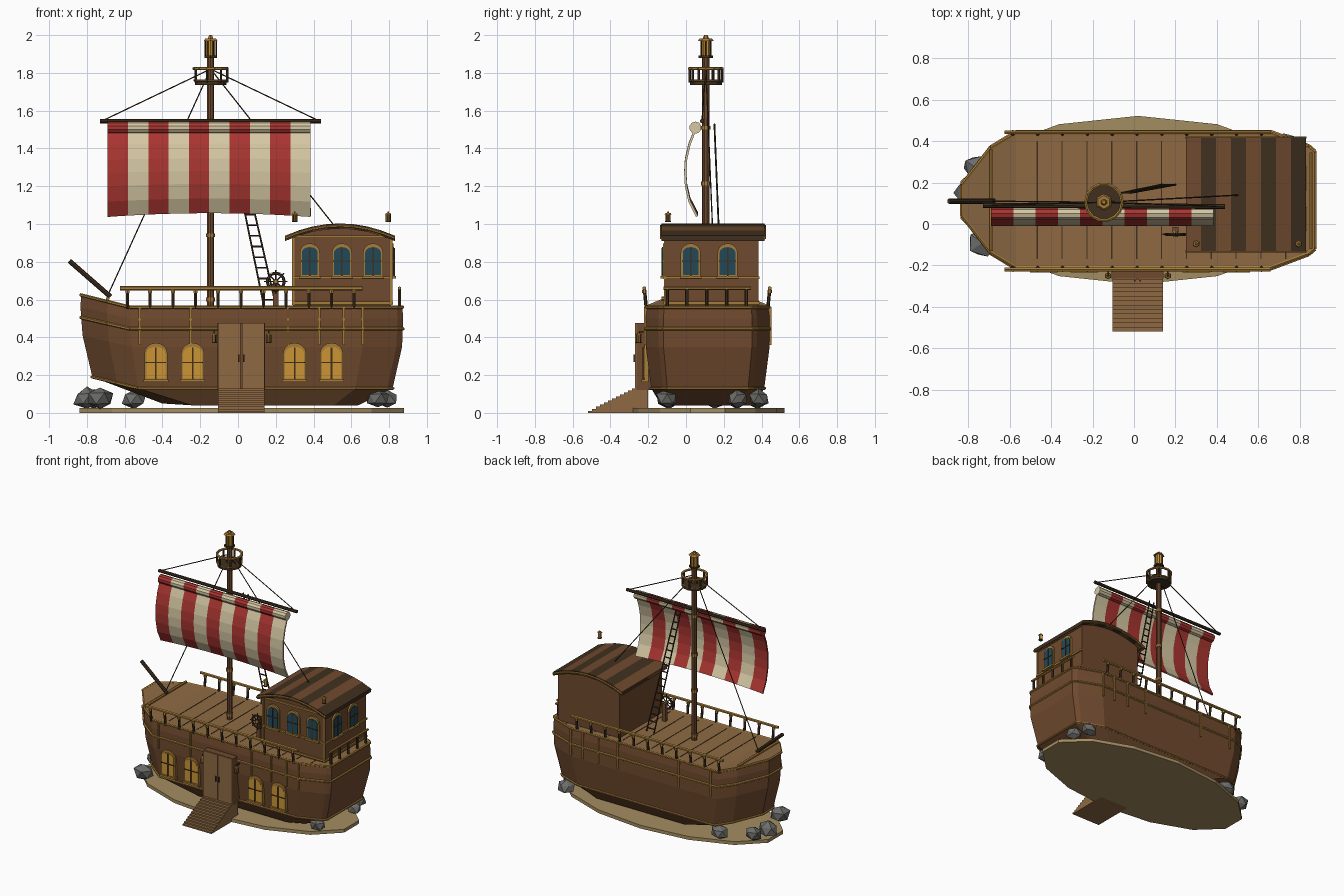
import bpy, bmesh, math, random
from mathutils import Vector, Matrix

if "Cube" in bpy.data.objects:
    bpy.data.objects.remove(bpy.data.objects["Cube"])

random.seed(4)
YC = 0.115                      # ship centreline


def mat(name, hexa):
    m = bpy.data.materials.new(name)
    c = [int(hexa[i:i + 2], 16) / 255 for i in (0, 2, 4)]
    m.diffuse_color = [((v + 0.055) / 1.055) ** 2.4 if v > 0.04 else v / 12.92 for v in c] + [1]
    m.use_nodes = True
    m.node_tree.nodes["Principled BSDF"].inputs["Base Color"].default_value = m.diffuse_color
    return m


BROWN, DARK, TAN = mat("brown wood", "704A2E"), mat("dark wood", "40301F"), mat("light wood", "8E6A44")
GOLD, GLOW, BLUE = mat("gold trim", "A67C38"), mat("lit window", "CC9434"), mat("blue glass", "22495A")
RED, CREAM = mat("red cloth", "A93530"), mat("cream cloth", "D6C8A4")
STONE, SAND = mat("grey stone", "6C6C6A"), mat("sand", "A48C60")


def finish(name, bm, *mats):
    bmesh.ops.recalc_face_normals(bm, faces=bm.faces)
    me = bpy.data.meshes.new(name)
    bm.to_mesh(me)
    bm.free()
    for m in mats:
        me.materials.append(m)
    ob = bpy.data.objects.new(name, me)
    bpy.context.collection.objects.link(ob)
    return ob


def boxes(name, m, items):
    """Boxes given as (x0, x1, y0, y1, z0, z1)."""
    bm = bmesh.new()
    for a in items:
        mid = Vector([(a[i] + a[i + 1]) / 2 for i in (0, 2, 4)])
        size = [a[i + 1] - a[i] for i in (0, 2, 4)]
        bmesh.ops.create_cube(bm, size=1, matrix=Matrix.Translation(mid) @ Matrix.Diagonal((*size, 1)))
    return finish(name, bm, m)


def rods(name, m, items, r, n=6, r2=None):
    """Round bars between pairs of points."""
    bm = bmesh.new()
    for p, q in items:
        p, q = Vector(p), Vector(q)
        d = q - p
        M = Matrix.Translation((p + q) / 2) @ d.to_track_quat('Z', 'Y').to_matrix().to_4x4()
        bmesh.ops.create_cone(bm, cap_ends=True, segments=n, radius1=r, radius2=r if r2 is None else r2,
                              depth=d.length, matrix=M)
    return finish(name, bm, m)


def chain(pts, closed=False):
    return list(zip(pts, pts[1:] + pts[:1])) if closed else list(zip(pts, pts[1:]))


def prism(name, m, pts, vec):
    """Flat outline pushed along a vector."""
    bm = bmesh.new()
    f = bm.faces.new([bm.verts.new(p) for p in pts])
    g = bmesh.ops.extrude_face_region(bm, geom=[f])
    bmesh.ops.translate(bm, vec=vec, verts=[v for v in g['geom'] if isinstance(v, bmesh.types.BMVert)])
    return finish(name, bm, m)


def circle(c, r, n, rot=0.0, axis='Z'):
    a = [rot + 2 * math.pi * i / n for i in range(n)]
    if axis == 'Z':
        return [(c[0] + r * math.cos(t), c[1] + r * math.sin(t), c[2]) for t in a]
    return [(c[0] + r * math.cos(t), c[1], c[2] + r * math.sin(t)) for t in a]


# sand base
prism("sand_base", SAND, [(0.02 + 0.88 * math.sin(2 * math.pi * i / 14),
                           YC + 0.407 * math.cos(2 * math.pi * i / 14), 0) for i in range(14)], (0, 0, 0.025))

# hull: plan stations (x, half width) swept through height levels (z, x scale, x shift, y scale, bow rise)
STATIONS = [(-0.83, 0.07), (-0.69, 0.245), (-0.57, 0.315), (0.66, 0.315), (0.84, 0.25), (0.87, 0.225)]
LEVELS = [(0.04, 0.61, 0.105, 0.78, 0.01), (0.13, 0.935, 0.005, 0.95, 0.06), (0.35, 0.995, 0.003, 1.04, 0.06),
          (0.50, 1.005, 0.0, 1.045, 0.06), (0.565, 1, 0, 1.02, 0.065)]


def hull_ring(z, grow=0.0):
    i = max(k for k in range(len(LEVELS) - 1) if LEVELS[k][0] <= z)
    a, b = LEVELS[i], LEVELS[i + 1]
    t = (z - a[0]) / (b[0] - a[0])
    _, sx, dx, sy, rise = [p + (q - p) * t for p, q in zip(a, b)]
    side = [(x * sx + dx + math.copysign(grow, x), w * sy + grow,
             z + rise * max(0, (-0.57 - x) / 0.26)) for x, w in STATIONS]
    return [(x, YC - w, h) for x, w, h in side] + [(x, YC + w, h) for x, w, h in reversed(side)]


bm = bmesh.new()
rings = [[bm.verts.new(p) for p in hull_ring(l[0])] for l in LEVELS]
n = len(rings[0])
for a, b in zip(rings, rings[1:]):
    for i in range(n):
        bm.faces.new((a[i], a[(i + 1) % n], b[(i + 1) % n], b[i]))
for ring in (rings[0], rings[-1]):
    for i in range(n // 2 - 1):
        f = bm.faces.new((ring[i], ring[i + 1], ring[n - 2 - i], ring[n - 1 - i]))
        f.material_index = 1 if ring is rings[-1] else 0
finish("hull", bm, BROWN, TAN)

# hull trim bands and ribs
for z, r in ((0.13, 0.008), (0.445, 0.009), (0.56, 0.009)):
    rods("hull_band", GOLD, chain(hull_ring(z, 0.002), True), r)
RIBS = (-0.52, -0.25, 0.265, 0.43, 0.56, 0.66)
boxes("hull_ribs", GOLD, [(x - 0.006, x + 0.006, y - 0.008, y + 0.008, 0.36, 0.56)
                          for x in RIBS for y in (YC - 0.329, YC + 0.329)])
# deck plank gaps
boxes("deck_gaps", DARK, [(x - 0.003, x + 0.003, YC - 0.285, YC + 0.285, 0.56, 0.567)
                          for x in [-0.587 + 0.12 * i for i in range(12)]])

# rails and posts
for y in (-0.22, 0.443):
    rods("side_rail", GOLD, [((-0.625, y, 0.66), (0.66, y, 0.66))], 0.011)
    posts = [-0.585 + 0.12 * i for i in range(11)]
    rods("side_posts", DARK, [((x, y + (0.01 if y < 0 else -0.01), 0.55), (x, y, 0.655)) for x in posts], 0.009)
    rods("post_caps", GOLD, [((x, y, 0.635), (x, y, 0.65)) for x in posts], 0.012)
rods("stern_rail", GOLD, [((0.855, -0.12, 0.66), (0.855, 0.345, 0.66))], 0.009)
rods("stern_posts", DARK, [((0.855, y, 0.56), (0.855, y, 0.655)) for y in (-0.1, 0.005, 0.11, 0.215, 0.32)], 0.009)
rods("bow_rail", GOLD, [((-0.69, -0.13, 0.605), (-0.69, 0.36, 0.605))], 0.01)
rods("bowsprit", DARK, [((-0.675, 0.11, 0.615), (-0.893, 0.11, 0.805))], 0.013, 8)


def lantern(c, r, h):
    x, y, z = c
    rods("lantern_base", DARK, [(c, (x, y, z + 0.1 * h))], r * 1.2)
    rods("lantern_glass", GLOW, [((x, y, z + 0.1 * h), (x, y, z + 0.75 * h))], r * 0.85)
    rods("lantern_bars", DARK, [(p, (p[0], p[1], p[2] + 0.65 * h)) for p in circle((x, y, z + 0.1 * h), r * 0.9, 6)], r * 0.13, 4)
    rods("lantern_roof", GOLD, [((x, y, z + 0.75 * h), (x, y, z + 0.86 * h))], r * 1.3, 6, r)
    rods("lantern_tip", GOLD, [((x, y, z + 0.86 * h), (x, y, z + h))], r * 0.5, 6, r * 0.3)


# mast, lookout and top lantern
MX, MY = -0.145, 0.105
rods("mast", BROWN, [((MX, MY, 0.55), (MX, MY, 1.88))], 0.02, 10)
rods("mast_bands", GOLD, [((MX, MY, z - 0.01), (MX, MY, z + 0.01)) for z in (0.6, 0.94, 1.215, 1.51)], 0.025, 10)
rods("lookout_floor", DARK, [((MX, MY, 1.735), (MX, MY, 1.758))], 0.085, 14)
ring = circle((MX, MY, 1.823), 0.088, 14)
rods("lookout_rail", GOLD, chain(ring, True), 0.009)
rods("lookout_hoop", GOLD, chain(circle((MX, MY, 1.76), 0.086, 14), True), 0.006)
rods("lookout_posts", DARK, [((x, y, 1.75), (x, y, z)) for x, y, z in ring[::2]], 0.007)
lantern((MX, MY, 1.88), 0.032, 0.12)

# yard, rolled cloth and striped sail
rods("yard", DARK, [((-0.73, 0.09, 1.545), (0.44, 0.085, 1.545))], 0.012, 8)
W, X0 = 0.1075, -0.69
PROFILE = [(0.045, 1.49), (0.018, 1.42), (0.0, 1.34), (-0.004, 1.27), (0.0, 1.2), (0.018, 1.12), (0.058, 1.04)]
bm = bmesh.new()
cols = []
for i in range(21):
    u = i / 10 - 1
    cols.append([bm.verts.new((X0 + W * i / 2, y, z + 0.02 * (1 - u * u) * (1.49 - z) / 0.45)) for y, z in PROFILE])
for i in range(20):
    for j in range(len(PROFILE) - 1):
        f = bm.faces.new((cols[i][j], cols[i + 1][j], cols[i + 1][j + 1], cols[i][j + 1]))
        f.material_index = (i // 2) % 2
sail = finish("sail", bm, RED, CREAM)
mod = sail.modifiers.new("thick", 'SOLIDIFY')
mod.thickness, mod.offset = 0.012, 0
for k, m in enumerate((RED, CREAM)):
    rods("sail_roll", m, [((X0 + W * i, 0.05, 1.51), (X0 + W * (i + 1), 0.05, 1.51)) for i in range(k, 10, 2)], 0.032, 10)

# ropes and rope ladder
top = (MX, MY, 1.82)
rods("ropes", DARK, [(top, p) for p in ((-0.71, 0.09, 1.55), (0.42, 0.085, 1.55), (-0.69, 0.11, 0.62), (0.51, 0.14, 0.99))], 0.0035, 5)
lo, hi = Vector((0.168, 0.19, 0.57)), Vector((-0.04, 0.15, 1.53))
ends = [(lo + Vector((s * 0.032, 0, 0)), hi + Vector((s * 0.02, 0, 0))) for s in (-1, 1)]
rods("ladder_sides", DARK, ends, 0.005, 5)
rods("ladder_rungs", DARK, [[a.lerp(b, (i + 0.5) / 17) for a, b in ends] for i in range(17)], 0.005, 5)

# steering wheel
hub = (0.2, -0.05, 0.695)
rods("wheel_rim", DARK, chain(circle(hub, 0.045, 12, axis='Y'), True), 0.008)
rods("wheel_spokes", DARK, [(hub, p) for p in circle(hub, 0.062, 8, axis='Y')], 0.004, 5)
rods("wheel_hub", GOLD, [((0.2, -0.062, 0.695), (0.2, -0.035, 0.695))], 0.012, 8)
boxes("wheel_stand", BROWN, [(0.185, 0.215, -0.04, -0.015, 0.56, 0.7)])


def roof_z(x):
    return 0.93 + 0.065 * (1 - ((x - 0.54) / 0.29) ** 2)


# cabin with arched roof of alternating planks
xs = [0.25 + 0.58 * i / 8 for i in range(9)]
body = [(0.29, 0.56), (0.81, 0.56)] + [(x, roof_z(x) - 0.015) for x in [0.81] + xs[-2:0:-1] + [0.29]]
prism("cabin", BROWN, [(x, -0.11, z) for x, z in body], (0, 0.495, 0))
for i, (a, b) in enumerate(chain(xs)):
    za, zb = roof_z(a), roof_z(b)
    prism("roof_plank", (BROWN, DARK)[i % 2], [(a, -0.13, za - 0.02), (b, -0.13, zb - 0.02), (b, -0.13, zb + 0.008),
                                               (a, -0.13, za + 0.008)], (0, 0.545, 0))
for y in (-0.132, 0.417):
    rods("roof_arch_trim", GOLD, chain([(x, y, roof_z(x) - 0.005) for x in xs]), 0.007)
boxes("roof_eaves", DARK, [(x, x + 0.02, -0.125, 0.41, 0.915, 0.935) for x in (0.25, 0.81)])
boxes("cabin_trim", GOLD, [(0.285, 0.82, -0.12, -0.108, z, z + 0.014) for z in (0.575, 0.708, 0.925)]
      + [(0.808, 0.82, -0.118, 0.388, z, z + 0.014) for z in (0.575, 0.708, 0.91)]
      + [(x, x + 0.014, -0.117, -0.105, 0.57, 0.93) for x in (0.285, 0.804)])
for x in (0.3, 0.795):
    lantern((x, -0.095, 1.01), 0.014, 0.055)


def window(c, w, h, pane, side=False):
    """Arched window with frame, pane, bars and sill; side turns it to face +x."""
    M = Matrix.Translation(c) @ Matrix.Rotation(math.pi / 2 if side else 0, 4, 'Z')

    def arch(half, low, y):
        r = half * 0.8
        top = [(half * math.cos(t), y, h - w * 0.4 + (r + low) * math.sin(t)) for t in [math.pi * i / 8 for i in range(9)]]
        return [(-half, y, -low), (half, y, -low)] + top
    parts = [prism("window_frame", GOLD, arch(w / 2 + 0.007, 0.007, 0.012), (0, -0.022, 0)),
             prism("window_pane", pane, arch(w / 2 - 0.004, -0.004, 0.01), (0, -0.024, 0)),
             boxes("window_bars", DARK, [(-0.004, 0.004, -0.018, 0.0, 0, h - 0.012),
                                         (-w / 2, w / 2, -0.018, 0.0, h * 0.48, h * 0.48 + 0.006)]),
             boxes("window_sill", GOLD, [(-w / 2 - 0.012, w / 2 + 0.012, -0.024, 0.012, -0.014, 0)])]
    for o in parts:
        o.data.transform(M)


for x in (0.38, 0.55, 0.715):
    window((x, -0.112, 0.725), 0.092, 0.16, BLUE)
for y in (0.025, 0.22):
    window((0.812, y, 0.725), 0.092, 0.16, BLUE, True)
for x in (-0.435, -0.24, 0.3, 0.495):
    window((x, -0.211, 0.178), 0.108, 0.18, GLOW)

# double door, steps and door lanterns
boxes("door_frame", BROWN, [(-0.108, 0.143, -0.262, -0.17, 0.12, 0.477)])
boxes("doors", TAN, [(-0.105, 0.014, -0.27, -0.2, 0.125, 0.475), (0.02, 0.14, -0.27, -0.2, 0.125, 0.475)])
boxes("door_handles", DARK, [(x, x + 0.008, -0.278, -0.268, 0.27, 0.31) for x in (0.0, 0.026)])
N = 12
boxes("steps", TAN, [(-0.105, 0.14, -0.52 + 0.255 * i / N, -0.2, 0.13 * i / N, 0.13 * (i + 1) / N) for i in range(N)])
for x in (-0.125, 0.163):
    lantern((x, -0.25, 0.37), 0.013, 0.055)
    boxes("lantern_bracket", DARK, [(x - 0.004, x + 0.004, -0.25, -0.2, 0.425, 0.433)])

# rocks
for x, y, r in ((-0.73, -0.09, 0.07), (-0.8, 0.15, 0.065), (-0.76, 0.27, 0.06), (-0.55, 0.38, 0.06),
                (0.74, -0.1, 0.058), (0.79, 0.27, 0.055), (0.74, 0.385, 0.055)):
    bm = bmesh.new()
    bmesh.ops.create_icosphere(bm, subdivisions=1, radius=r)
    for v in bm.verts:
        v.co *= random.uniform(0.85, 1.15)
        v.co = Vector((v.co.x * 1.1 + x, v.co.y + y, max(0.02, v.co.z * 0.9 + 0.075)))
    finish("rock", bm, STONE)
